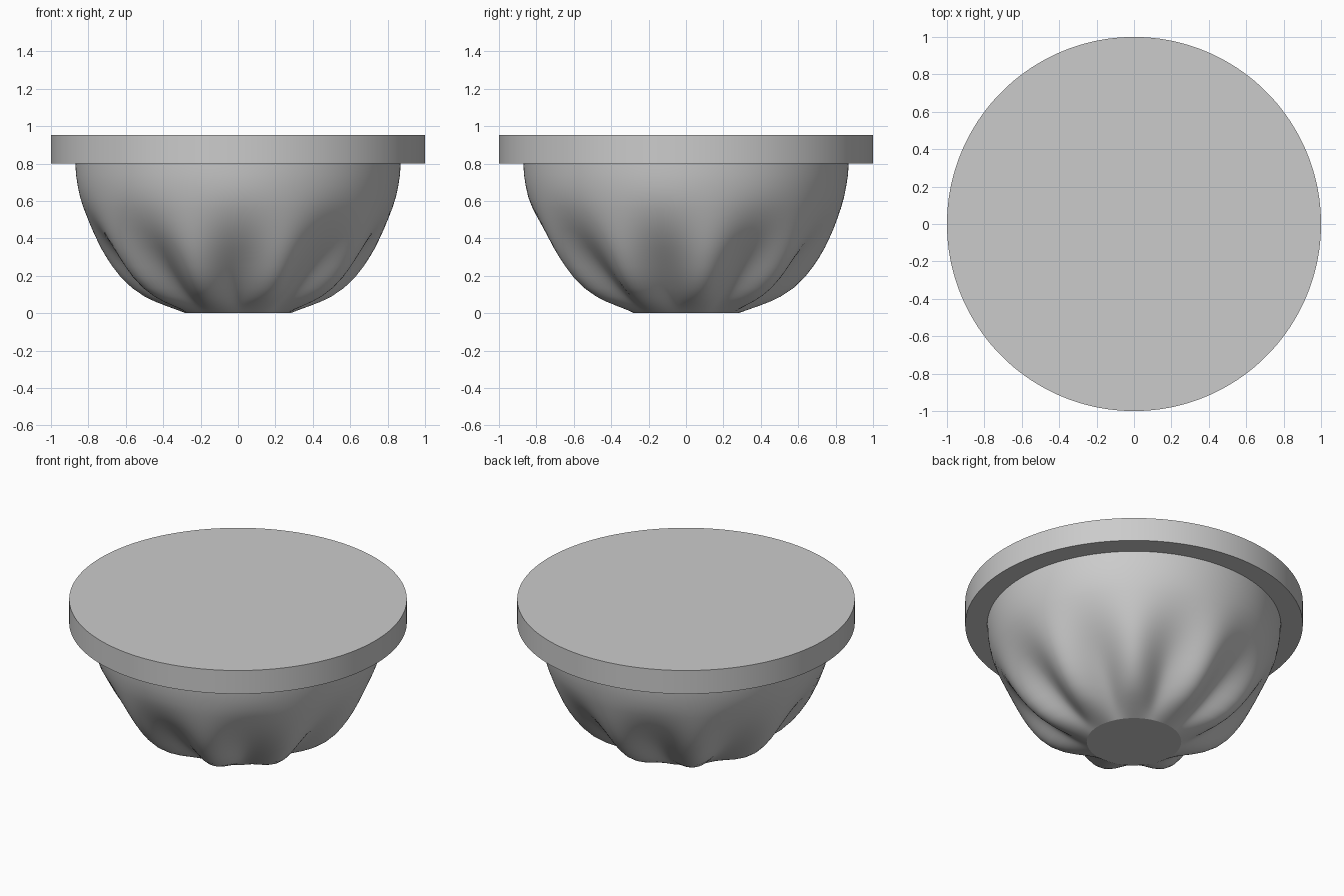
import bpy, bmesh, math

if "Cube" in bpy.data.objects:
    bpy.data.objects.remove(bpy.data.objects["Cube"])

LOBES = 9
PHASE = math.radians(90)      # one lobe points straight back, a valley faces front
SEGMENTS = 180

# z, radius on a lobe ridge, radius in the valley between lobes
PROFILE = [
    (0.00, 0.28, 0.28), (0.018, 0.33, 0.307), (0.04, 0.392, 0.34),
    (0.063, 0.452, 0.372), (0.09, 0.508, 0.408), (0.135, 0.575, 0.462),
    (0.195, 0.637, 0.525), (0.25, 0.68, 0.58), (0.30, 0.713, 0.628),
    (0.35, 0.742, 0.675), (0.40, 0.766, 0.718), (0.45, 0.788, 0.756),
    (0.50, 0.807, 0.788), (0.56, 0.828, 0.820), (0.62, 0.845, 0.843),
    (0.68, 0.857, 0.857), (0.74, 0.866, 0.866), (0.80, 0.87, 0.87),
]

grey = bpy.data.materials.new("plain_grey")
grey.diffuse_color = (0.6, 0.6, 0.6, 1.0)
grey.use_nodes = True
grey.node_tree.nodes["Principled BSDF"].inputs["Base Color"].default_value = grey.diffuse_color


def loft(name, rings):
    """Skin a stack of rings, each (z, ridge radius, valley radius), and cap both ends."""
    bm = bmesh.new()
    loops = []
    for z, ridge, valley in rings:
        loop = []
        for i in range(SEGMENTS):
            a = 2 * math.pi * i / SEGMENTS
            t = 0.5 + 0.5 * math.cos(LOBES * (a - PHASE))
            r = valley + (ridge - valley) * t
            loop.append(bm.verts.new((r * math.cos(a), r * math.sin(a), z)))
        loops.append(loop)
    for low, high in zip(loops, loops[1:]):
        for i in range(SEGMENTS):
            j = (i + 1) % SEGMENTS
            bm.faces.new((low[i], low[j], high[j], high[i]))
    bm.faces.new(loops[0][::-1])
    bm.faces.new(loops[-1])
    mesh = bpy.data.meshes.new(name)
    bm.to_mesh(mesh)
    bm.free()
    mesh.materials.append(grey)
    obj = bpy.data.objects.new(name, mesh)
    bpy.context.collection.objects.link(obj)
    bpy.ops.object.select_all(action='DESELECT')
    obj.select_set(True)
    bpy.context.view_layer.objects.active = obj
    bpy.ops.object.shade_smooth_by_angle(angle=math.radians(17))
    return obj


# Fluted bowl with a flat round foot
loft("fluted_bowl", PROFILE)

# Thick flat disc closing the top
loft("top_disc", [(0.80, 1.0, 1.0), (0.953, 1.0, 1.0)])
